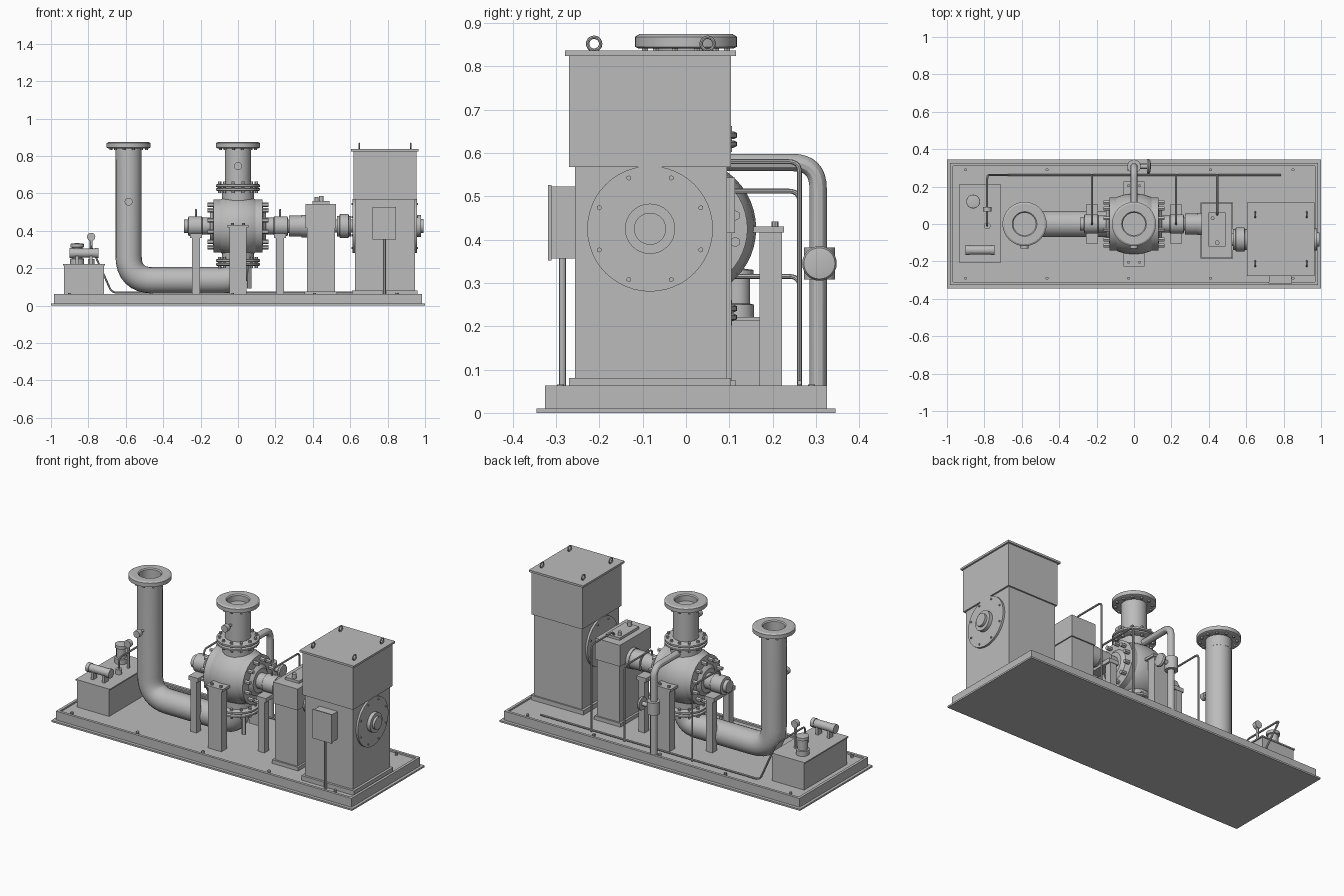
import bpy, bmesh, math
from mathutils import Matrix, Vector

if "Cube" in bpy.data.objects:
    bpy.data.objects.remove(bpy.data.objects["Cube"])

grey = bpy.data.materials.new("machine grey")
grey.diffuse_color = (0.5, 0.5, 0.5, 1)
grey.use_nodes = True
grey.node_tree.nodes["Principled BSDF"].inputs["Base Color"].default_value = grey.diffuse_color
parts = {}   # part name -> bmesh that collects its pieces
ROT = {'x': Matrix.Rotation(math.pi / 2, 4, 'Y'),
       'y': Matrix.Rotation(-math.pi / 2, 4, 'X'), 'z': Matrix()}


def get(name):
    return parts.setdefault(name, bmesh.new())


def box(name, x0, x1, y0, y1, z0, z1):
    m = Matrix.Translation(((x0 + x1) / 2, (y0 + y1) / 2, (z0 + z1) / 2)) @ \
        Matrix.Diagonal((x1 - x0, y1 - y0, z1 - z0, 1))
    bmesh.ops.create_cube(get(name), size=1, matrix=m)


def lathe(name, profile, at=(0, 0, 0), axis='z', n=32):
    """Spin (radius, height) points around an axis through `at`."""
    bm = get(name)
    m = Matrix.Translation(at) @ ROT[axis]
    rings = []
    for r, t in profile:
        if r == 0:
            rings.append([bm.verts.new(m @ Vector((0, 0, t)))])
        else:
            rings.append([bm.verts.new(m @ Vector((r * math.cos(2 * math.pi * i / n),
                          r * math.sin(2 * math.pi * i / n), t))) for i in range(n)])
    for a, b in zip(rings, rings[1:]):
        for i in range(n):
            j = (i + 1) % n
            if len(a) == 1:
                bm.faces.new((a[0], b[i], b[j]))
            elif len(b) == 1:
                bm.faces.new((a[i], a[j], b[0]))
            else:
                bm.faces.new((a[i], a[j], b[j], b[i]))


def cyl(name, r, t0, t1, at=(0, 0, 0), axis='z', n=32):
    lathe(name, [(0, t0), (r, t0), (r, t1), (0, t1)], at, axis, n)


def bolts(name, count, ring, r, t0, t1, at, axis):
    for i in range(count):
        a = 2 * math.pi * (i + 0.5) / count
        off = ROT[axis] @ Vector((ring * math.cos(a), ring * math.sin(a), 0))
        cyl(name, r, t0, t1, Vector(at) + off, axis, 6)


def pipe(name, pts, r, bend, res=4):
    """Sweep a round pipe along a path whose corners are rounded."""
    pts = [Vector(p) for p in pts]
    path = [pts[0]]
    for a, b, c in zip(pts, pts[1:], pts[2:]):
        u, v = (a - b).normalized(), (c - b).normalized()
        k = min(bend, (a - b).length * .49, (c - b).length * .95)
        for i in range(9):
            s = i / 8
            path.append((b + u * k) * (1 - s) ** 2 + b * 2 * s * (1 - s) + (b + v * k) * s * s)
    path.append(pts[-1])
    cu = bpy.data.curves.new(name, 'CURVE')
    cu.dimensions, cu.bevel_depth = '3D', r
    cu.bevel_resolution, cu.use_fill_caps = res, True
    sp = cu.splines.new('POLY')
    sp.points.add(len(path) - 1)
    for q, p in zip(sp.points, path):
        q.co = (*p, 1)
    ob = bpy.data.objects.new(name, cu)
    bpy.context.collection.objects.link(ob)
    me = bpy.data.meshes.new_from_object(ob.evaluated_get(bpy.context.evaluated_depsgraph_get()))
    get(name).from_mesh(me)
    bpy.data.objects.remove(ob)
    bpy.data.meshes.remove(me)


# Skid: bottom plate, deck, raised drip rim, deck bolts
box("bottom_plate", -1, 1, -.345, .345, 0, .01)
box("skid_deck", -.98, .98, -.325, .325, .01, .053)
for s in (-1, 1):
    box("skid_rim", -.983, .983, s * .318 - .008, s * .318 + .008, .01, .063)
    box("skid_rim", s * .975 - .008, s * .975 + .008, -.31, .31, .01, .063)
    for x in (-.9, -.465, -.03, .41, .85):
        cyl("deck_bolts", .008, .05, .066, (x, s * .29, 0), n=12)

# Motor
MY, MZ = -.083, .425
box("motor_foot", .61, .96, -.27, .104, .05, .08)
box("motor_body", .625, .945, -.256, .095, .08, .57)
box("motor_cooler", .617, .955, -.27, .104, .567, .825)
box("motor_lid", .604, .965, -.279, .115, .824, .836)
for x in (.648, .923):
    for y in (-.212, .05):
        lathe("lifting_eyes", [(.015 + .004 * math.cos(a * math.pi / 4), .004 * math.sin(a * math.pi / 4))
                               for a in range(9)], (x, y, .852), 'x', 20)
cyl("motor_end_flange", .145, .94, .957, (0, MY, MZ), 'x', 48)
cyl("motor_end_flange", .145, .612, .63, (0, MY, MZ), 'x', 48)
bolts("motor_flange_bolts", 8, .127, .006, .955, .962, (0, MY, MZ), 'x')
bolts("motor_flange_bolts", 8, .127, .006, .606, .614, (0, MY, MZ), 'x')
cyl("motor_bearing_cap", .058, .95, .978, (0, MY, MZ), 'x')
cyl("motor_bearing_cap", .037, .97, .992, (0, MY, MZ), 'x')
box("terminal_box", .722, .842, -.313, -.25, .356, .522)
box("terminal_box_lid", .718, .846, -.318, -.311, .352, .526)
cyl("cable_conduit", .008, .05, .36, (.783, -.285, 0), n=12)

# Motor coupling and gearbox
cyl("motor_coupling", .035, .51, .63, (0, MY, MZ), 'x')
lathe("motor_coupling", [(0, .53), (.055, .53), (.055, .542), (.065, .545), (.065, .59),
                         (.055, .593), (.055, .603), (0, .603)], (0, MY, MZ), 'x')
box("gearbox_foot", .355, .53, -.185, .115, .05, .075)
box("gearbox_lower", .368, .518, -.175, .105, .07, .42)
box("gearbox_upper", .36, .525, -.183, .113, .415, .543)
box("gearbox_cover", .397, .49, -.12, .062, .54, .558)
cyl("gearbox_breather", .012, .555, .585, (.445, -.1, 0), n=16)
cyl("gearbox_breather", .01, .555, .58, (.42, .03, 0), n=16)
cyl("gearbox_shaft_cap", .06, .34, .37, (0, 0, .425), 'x')

# Pump casing, end covers, bearing housings
C = (0, 0, .425)
lathe("pump_casing", [(0, -.105), (.135, -.105), (.147, -.085), (.157, -.05), (.162, 0),
                      (.157, .05), (.147, .085), (.135, .105), (0, .105)], C, 'x', 48)
for s in (-1, 1):
    lathe("casing_covers", [(0, s * .09), (.142, s * .09), (.142, s * .13), (.09, s * .133),
                            (.07, s * .15), (0, s * .15)], C, 'x', 48)
    bolts("casing_bolts", 12, .118, .012, min(s * .125, s * .162), max(s * .125, s * .162), C, 'x')
    lathe("bearing_housings", [(0, s * .12), (.046, s * .12), (.046, s * .19), (.052, s * .195),
                               (.052, s * .265), (.036, s * .268), (.036, s * .29), (0, s * .29)], C, 'x')
    # bearing pedestals: two posts joined by a saddle
    box("pedestal_saddles", s * .225 - .032, s * .225 + .032, -.103, .103, .36, .384)
    for t in (-1, 1):
        box("pedestal_posts", s * .225 - .021, s * .225 + .021, t * .08 - .021, t * .08 + .021, .05, .365)
    # casing feet on centre posts
    box("pump_posts", -.045, .045, *sorted((s * .17, s * .222)), .05, .42)
    box("pump_feet", -.055, .055, *sorted((s * .12, s * .226)), .416, .43)
    for x in (-.03, .03):
        cyl("pump_foot_bolts", .008, .425, .442, (x, s * .205, 0), n=8)
cyl("coupling_guard", .056, .272, .36, C, 'x')

# Nozzles and flanges
cyl("discharge_neck", .085, .5, .62, n=40)
cyl("suction_neck", .085, .24, .34, n=40)


def flange(name, z0, z1, x=0):
    lathe(name, [(0, z0), (.11, z0), (.118, z0 + .004), (.118, z1 - .004), (.11, z1), (0, z1)], (x, 0, 0), n=40)


flange("discharge_flange", .612, .629)
flange("discharge_flange", .632, .65)
flange("suction_flange", .212, .229)
flange("suction_flange", .232, .25)
bolts("nozzle_bolts", 12, .102, .009, .602, .662, (0, 0, 0), 'z')
bolts("nozzle_bolts", 12, .102, .009, .202, .26, (0, 0, 0), 'z')
cyl("discharge_pipe", .07, .64, .835, n=40)
for x in (0, -.585):
    lathe("open_top_flanges", [(0, .8), (.06, .8), (.06, .868), (.066, .874), (.108, .874), (.118, .868),
                               (.118, .845), (.11, .841), (.07, .841), (.07, .78), (0, .78)], (x, 0, 0), n=40)
    bolts("top_flange_nuts", 12, .098, .008, .831, .845, (x, 0, 0), 'z')
pipe("suction_pipe", [(-.585, 0, .79), (-.585, 0, .135), (0, 0, .135), (0, 0, .225)], .07, .13, 8)
cyl("drain_valve", .012, .09, .22, (.06, -.03, 0), n=12)

# Pressure gauges on both pipes
for x, z in ((0, .745), (-.585, .555)):
    cyl("pipe_gauges", .008, -.11, -.06, (x, 0, z), 'y', 12)
    cyl("pipe_gauges", .021, -.13, -.102, (x, 0, z), 'y', 20)

# Balance line with valve
pipe("balance_line", [(0, .06, .578), (0, .305, .578), (0, .305, .05)], .02, .06)
cyl("balance_valve", .036, .308, .382, (0, .308, 0))
cyl("balance_valve", .013, 0, .075, (0, .308, .345), 'x', 16)
lathe("valve_handwheel", [(0, .07), (.038, .07), (.04, .078), (.036, .086), (0, .092)], (0, .308, .345), 'x', 24)

# Oil tank with filter, cooler, gauge
box("oil_tank", -.93, -.717, -.2, .205, .05, .215)
box("oil_tank_lid", -.936, -.71, -.206, .21, .213, .221)
lathe("oil_filter", [(0, .22), (.037, .22), (.037, .25), (.028, .252), (.028, .31), (.036, .312),
                     (.036, .33), (0, .335)], (-.86, .12, 0), n=24)
cyl("oil_cooler", .024, -.885, -.76, (0, -.14, .28), 'x', 24)
for x in (-.9, -.765):
    cyl("oil_cooler", .027, x, x + .02, (0, -.14, .28), 'x', 24)
for x in (-.86, -.785):
    box("cooler_saddles", x - .008, x + .008, -.158, -.122, .215, .265)
cyl("tank_gauge", .008, .215, .35, (-.785, .08, 0), n=12)
cyl("tank_gauge", .022, .068, .092, (-.785, 0, .367), 'y', 24)
cyl("tank_outlet", .018, .215, .25, (-.785, -.01, 0), n=16)

# Oil lines: header from the tank, branches to the bearings and the gearbox
R = .0055
pipe("oil_header", [(-.785, -.01, .22), (-.785, -.01, .315), (-.785, .262, .315),
                    (-.675, .262, .07), (.785, .262, .07)], R, .025, 2)
for x, z, y in ((-.225, .512, 0), (.225, .512, 0), (.445, .58, .05)):
    pipe("oil_branches", [(x, .262, .06), (x, .262, z), (x, y, z), (x, y, z - .045)], R, .025, 2)

# Turn every collected part into an object
for name, bm in parts.items():
    bmesh.ops.remove_doubles(bm, verts=bm.verts, dist=1e-6)
    bmesh.ops.recalc_face_normals(bm, faces=bm.faces)
    me = bpy.data.meshes.new(name)
    bm.to_mesh(me)
    bm.free()
    me.materials.clear()
    me.materials.append(grey)
    for p in me.polygons:
        p.use_smooth = True
        p.material_index = 0
    me.set_sharp_from_angle(angle=math.radians(30))
    bpy.context.collection.objects.link(bpy.data.objects.new(name, me))
